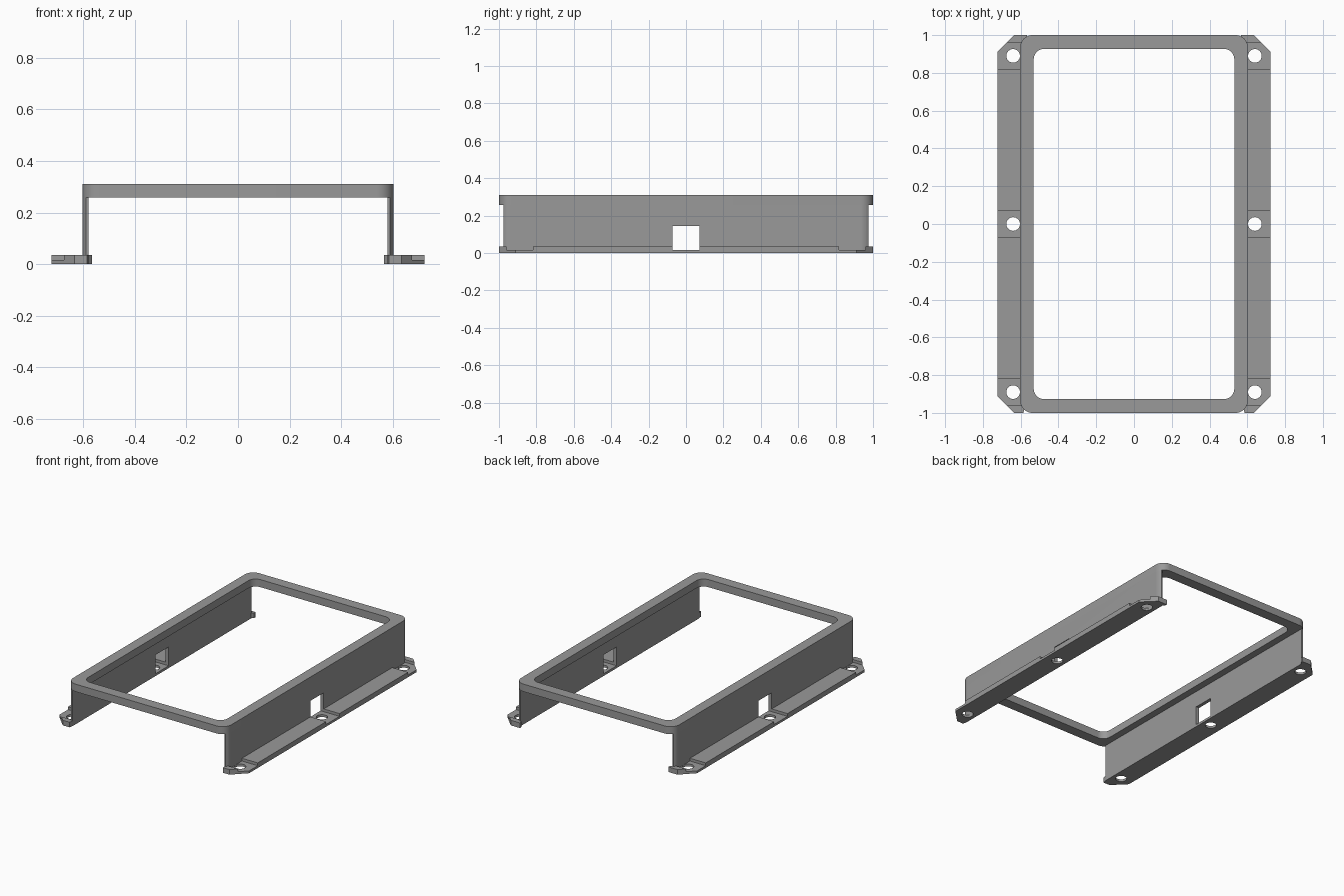
import bpy, bmesh, math

if "Cube" in bpy.data.objects:
    bpy.data.objects.remove(bpy.data.objects["Cube"])

grey = bpy.data.materials.new("plain_grey")
grey.diffuse_color = (0.32, 0.32, 0.32, 1)
grey.use_nodes = True
grey.node_tree.nodes["Principled BSDF"].inputs["Base Color"].default_value = grey.diffuse_color


def add_prism(bm, pts, z0, z1):
    """Closed prism from a plan outline."""
    face = bm.faces.new([bm.verts.new((x, y, z0)) for x, y in pts])
    res = bmesh.ops.extrude_face_region(bm, geom=[face])
    top = [v for v in res["geom"] if isinstance(v, bmesh.types.BMVert)]
    bmesh.ops.translate(bm, verts=top, vec=(0, 0, z1 - z0))


def prisms(name, parts, helper=False):
    bm = bmesh.new()
    for pts, z0, z1 in parts:
        add_prism(bm, pts, z0, z1)
    bmesh.ops.recalc_face_normals(bm, faces=bm.faces)
    me = bpy.data.meshes.new(name)
    bm.to_mesh(me)
    bm.free()
    me.materials.append(grey)
    ob = bpy.data.objects.new(name, me)
    bpy.context.collection.objects.link(ob)
    ob.hide_render = helper
    ob.hide_viewport = False
    if helper:
        ob.display_type = 'WIRE'
    return ob


def rect(x0, x1, y0, y1):
    return [(x0, y0), (x1, y0), (x1, y1), (x0, y1)]


def circle(cx, cy, r, n=32):
    return [(cx + r * math.cos(2 * math.pi * i / n), cy + r * math.sin(2 * math.pi * i / n)) for i in range(n)]


def rounded(hx, hy, r, n=10):
    pts = []
    for k, (sx, sy) in enumerate([(1, 1), (-1, 1), (-1, -1), (1, -1)]):
        for i in range(n + 1):
            a = math.pi / 2 * (k + i / n)
            pts.append((sx * (hx - r) + r * math.cos(a), sy * (hy - r) + r * math.sin(a)))
    return pts


def boolean(ob, other, op):
    m = ob.modifiers.new(op.lower(), 'BOOLEAN')
    m.object, m.operation, m.solver = other, op, 'EXACT'


def smooth(ob):
    bpy.ops.object.select_all(action='DESELECT')
    ob.select_set(True)
    bpy.context.view_layer.objects.active = ob
    bpy.ops.object.shade_smooth_by_angle(angle=math.radians(30))


# Top rim: rounded rectangular ring
bm = bmesh.new()
loops = [[bm.verts.new((x, y, z)) for x, y in rounded(hx, hy, r)]
         for hx, hy, r, z in [(0.603, 1, 0.065, 0.258), (0.603, 1, 0.065, 0.31),
                              (0.531, 0.927, 0.055, 0.31), (0.531, 0.927, 0.055, 0.258)]]
for a, b in zip(loops, loops[1:] + loops[:1]):
    for i in range(len(a)):
        j = (i + 1) % len(a)
        bm.faces.new((a[i], a[j], b[j], b[i]))
bmesh.ops.recalc_face_normals(bm, faces=bm.faces)
me = bpy.data.meshes.new("top_rim")
bm.to_mesh(me)
bm.free()
me.materials.append(grey)
rim = bpy.data.objects.new("top_rim", me)
bpy.context.collection.objects.link(rim)
smooth(rim)

# Side wall: outer face follows the rim corners and stops short of the ends
R, END = 0.065, 0.975
stop = math.asin((END - 1 + R) / R)
arc = [(0.603 - R + R * math.cos(stop * i / 6), 1 - R + R * math.sin(stop * i / 6)) for i in range(7)]
outline = [(0.579, -END)] + [(x, -y) for x, y in reversed(arc)] + arc + [(0.579, END)]
wall = prisms("wall_body", [(outline, 0, 0.258)], helper=True)

# Mounting flange with clipped corners and end lips
flange = prisms("side_wall_and_flange", [([
    (0.579, -0.97), (0.585, -1), (0.635, -1), (0.723, -0.912), (0.723, 0.912),
    (0.635, 1), (0.566, 1), (0.566, 0.985), (0.579, 0.97)], 0, 0.035)])

# Lowered pads around the screw holes
pads = prisms("pad_cutter", [(rect(0.59, 0.8, y0, y1), 0.016, 0.1)
                             for y0, y1 in [(-0.961, -0.818), (-0.072, 0.072), (0.818, 0.961)]], helper=True)

# Screw holes and cable window
holes = prisms("hole_cutter", [(circle(0.64, y, 0.036), -0.1, 0.1) for y in (-0.89, 0.89)]
               + [(circle(0.64, 0, 0.036), -0.1, 0.1)], helper=True)
window = prisms("window_cutter", [(rect(0.5, 0.7, -0.072, 0.072), 0.016, 0.146)], helper=True)

smooth(flange)
boolean(flange, pads, 'DIFFERENCE')
boolean(flange, wall, 'UNION')
boolean(flange, holes, 'DIFFERENCE')
boolean(flange, window, 'DIFFERENCE')

# Bake the cuts, then mirror to the other side
dg = bpy.context.evaluated_depsgraph_get()
baked = bpy.data.meshes.new_from_object(flange.evaluated_get(dg))
flange.modifiers.clear()
flange.data = baked
for ob in (wall, pads, holes, window):
    bpy.data.objects.remove(ob)
mirror = flange.modifiers.new("mirror", 'MIRROR')
mirror.use_mirror_merge = False
smooth(flange)
